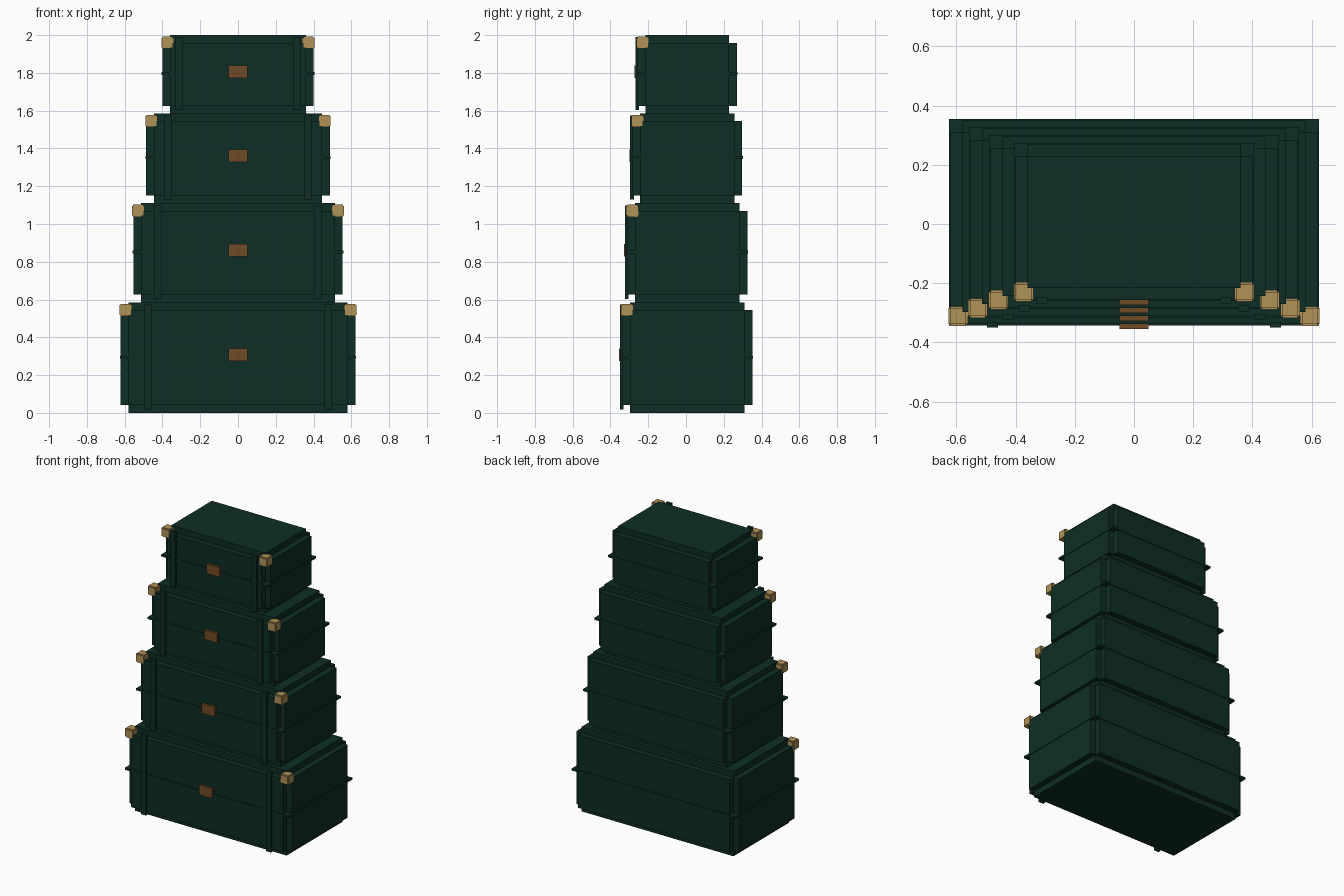
import bpy, bmesh
from mathutils import Vector

if "Cube" in bpy.data.objects:
    bpy.data.objects.remove(bpy.data.objects["Cube"])


def material(name, rgb):
    m = bpy.data.materials.new(name)
    m.diffuse_color = (*rgb, 1)
    m.use_nodes = True
    m.node_tree.nodes["Principled BSDF"].inputs["Base Color"].default_value = m.diffuse_color
    return m


GREEN = material("dark green leather", (0.0045, 0.027, 0.019))
BRASS = material("brass", (0.434, 0.287, 0.098))
BROWN = material("brown leather", (0.162, 0.069, 0.019))


def box(name, center, size, mat, notch=0.0):
    """Box of the given outer size; notch cuts a square step along every edge."""
    bm = bmesh.new()
    bmesh.ops.create_cube(bm, size=1)
    for v in bm.verts:
        v.co = Vector([c * (s - 2 * notch) for c, s in zip(v.co, size)])
    if notch:
        # push each side of the core outward as its own panel
        panels = bmesh.ops.extrude_discrete_faces(bm, faces=bm.faces[:])["faces"]
        for f in panels:
            f.normal_update()
            bmesh.ops.translate(bm, verts=f.verts[:], vec=f.normal * notch)
        bmesh.ops.recalc_face_normals(bm, faces=bm.faces[:])
    mesh = bpy.data.meshes.new(name)
    bm.to_mesh(mesh)
    bm.free()
    mesh.materials.append(mat)
    ob = bpy.data.objects.new(name, mesh)
    ob.location = center
    bpy.context.collection.objects.link(ob)
    return ob


YC = 0.0065  # the trunks sit slightly back of the straps and latches

# bottom, top, half width, half depth, strap x, corner x, seam z, latch z
TRUNKS = [
    (0.000, 0.585, 0.621, 0.345, 0.478, 0.594, 0.295, 0.307),
    (0.585, 1.110, 0.554, 0.318, 0.425, 0.528, 0.852, 0.861),
    (1.110, 1.585, 0.486, 0.290, 0.371, 0.458, 1.352, 1.361),
    (1.585, 2.000, 0.401, 0.263, 0.311, 0.373, 1.797, 1.805),
]

for i, (z0, z1, hx, hy, sx, cx, seam, latch) in enumerate(TRUNKS, 1):
    zc, h = (z0 + z1) / 2, z1 - z0
    front = YC - hy
    # trunk with stepped edges, and the lid seam running around it
    box(f"trunk_{i}", (0, YC, zc), (2 * hx, 2 * hy, h), GREEN, 0.041)
    box(f"lid_seam_{i}", (0, YC, seam), (2 * hx + 0.008, 2 * hy + 0.008, 0.014), GREEN)
    # latch plate
    box(f"latch_{i}", (0, front - 0.004, latch), (0.098, 0.025, 0.066), BROWN)
    for side, s in (("left", -1), ("right", 1)):
        # front straps and brass corner caps
        box(f"strap_{side}_{i}", (s * sx, front - 0.002, zc + 0.004),
            (0.038, 0.020, h - 0.03), GREEN)
        box(f"corner_cap_{side}_{i}", (s * cx, front + 0.0275, z1 - 0.04),
            (0.066, 0.066, 0.064), BRASS, 0.006)
